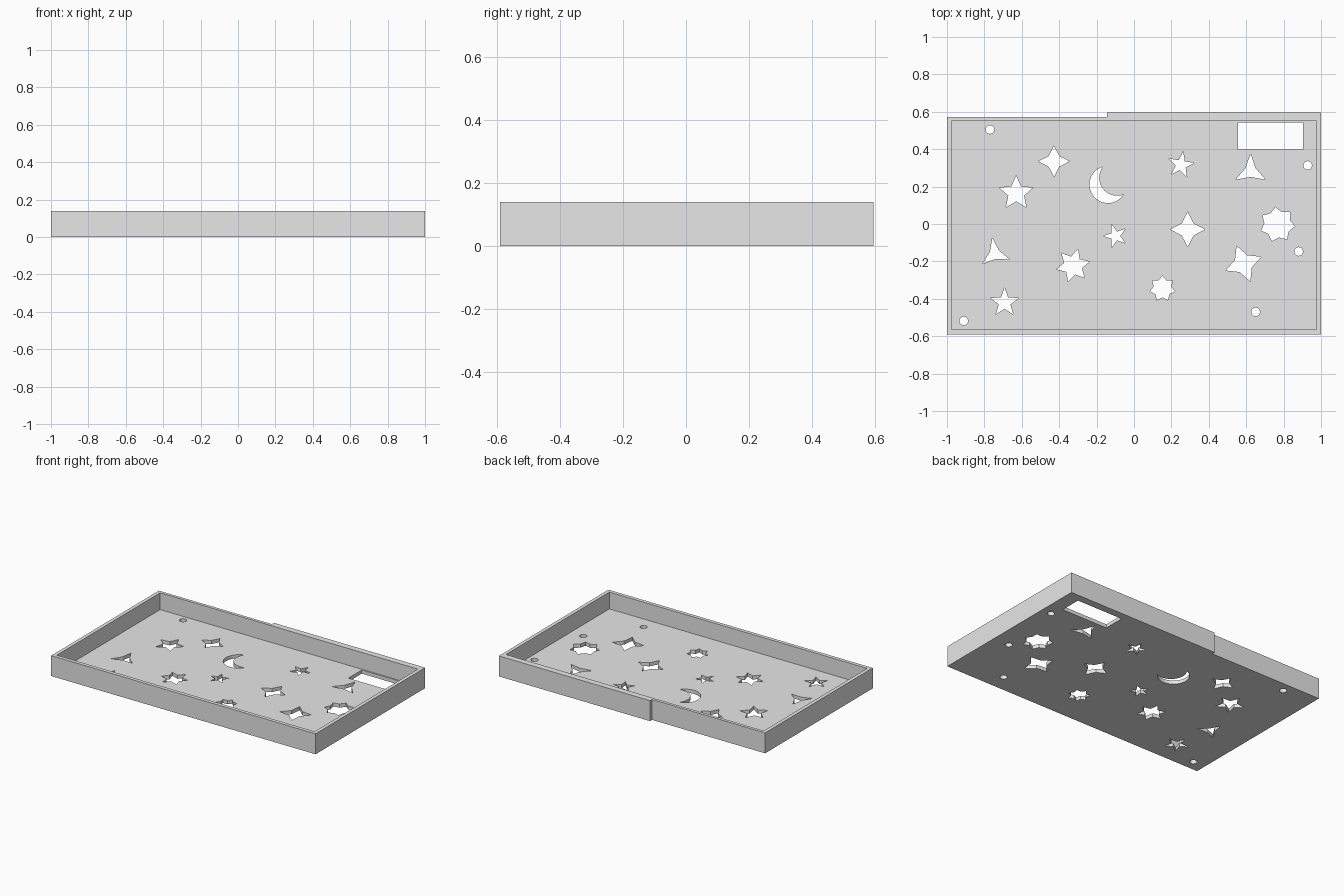
import bpy
import bmesh
from math import sin, cos, radians, atan2, pi, hypot

HEIGHT, FLOOR = 0.14, 0.025

cube = bpy.data.objects.get("Cube")
if cube:
    bpy.data.objects.remove(cube, do_unlink=True)

grey = bpy.data.materials.new("plain grey")
grey.use_nodes = True
grey.diffuse_color = (0.8, 0.8, 0.8, 1)
grey.node_tree.nodes["Principled BSDF"].inputs["Base Color"].default_value = (0.8, 0.8, 0.8, 1)


def rect(x0, y0, x1, y1):
    return [(x0, y0), (x1, y0), (x1, y1), (x0, y1)]


def star(x, y, points, outer, inner, turn):
    """Star outline with its first tip at the angle turn."""
    out = []
    for i in range(points * 2):
        a = radians(turn) + pi * i / points
        r = inner if i % 2 else outer
        out.append((x + r * cos(a), y + r * sin(a)))
    return out


def arc(x, y, r, a0, a1, steps):
    return [(x + r * cos(a0 + (a1 - a0) * i / steps),
             y + r * sin(a0 + (a1 - a0) * i / steps)) for i in range(steps + 1)]


def crescent(x, y, r, bx, by, br):
    """Disc at (x, y) with the disc at (bx, by) bitten out of it."""
    d = hypot(bx - x, by - y)
    axis = atan2(by - y, bx - x)
    along = (d * d + r * r - br * br) / (2 * d)
    half = (r * r - along * along) ** 0.5
    a, b = atan2(half, along), atan2(half, along - d)
    outer = arc(x, y, r, axis + a, axis + 2 * pi - a, 28)
    inner = arc(bx, by, br, axis + 2 * pi - b, axis + b, 18)
    return outer + inner[1:-1]


def slab(name, outlines, z0, z1):
    """Flat plate: first outline is the edge, the others are holes."""
    curve = bpy.data.curves.new(name + "_profile", "CURVE")
    curve.dimensions = "2D"
    curve.fill_mode = "BOTH"
    curve.extrude = (z1 - z0) / 2
    for pts in outlines:
        spline = curve.splines.new("POLY")
        spline.points.add(len(pts) - 1)
        for p, (x, y) in zip(spline.points, pts):
            p.co = (x, y, 0, 1)
        spline.use_cyclic_u = True
    helper = bpy.data.objects.new(name + "_profile", curve)
    bpy.context.collection.objects.link(helper)
    deps = bpy.context.evaluated_depsgraph_get()
    mesh = bpy.data.meshes.new_from_object(helper.evaluated_get(deps))
    bpy.data.objects.remove(helper, do_unlink=True)

    bm = bmesh.new()
    bm.from_mesh(mesh)
    bmesh.ops.translate(bm, verts=bm.verts, vec=(0, 0, (z0 + z1) / 2))
    bmesh.ops.remove_doubles(bm, verts=bm.verts, dist=0.0001)
    bmesh.ops.recalc_face_normals(bm, faces=bm.faces)
    for f in bm.faces:
        f.smooth = False
    bm.to_mesh(mesh)
    bm.free()
    mesh.name = name
    mesh.materials.clear()
    mesh.materials.append(grey)
    obj = bpy.data.objects.new(name, mesh)
    bpy.context.collection.objects.link(obj)
    return obj


# Rim wall, thicker along part of the back
edge = [(-1, -0.59), (1, -0.59), (1, 0.595), (-0.145, 0.595), (-0.145, 0.573), (-1, 0.573)]
inside = rect(-0.975, -0.565, 0.975, 0.552)
slab("rim_wall", [edge, inside], 0, HEIGHT)

# Cut-out stars: x, y, points, tip radius, notch radius, turn
stars = [
    (-0.428, 0.335, 4, 0.083, 0.040, 90),
    (-0.63, 0.165, 5, 0.094, 0.044, 90),
    (0.251, 0.316, 5, 0.072, 0.028, 80),
    (0.623, 0.283, 3, 0.093, 0.031, 90),
    (-0.099, -0.064, 5, 0.065, 0.025, 180),
    (0.287, -0.029, 4, 0.093, 0.045, 90),
    (0.767, -0.003, 7, 0.094, 0.070, 97),
    (-0.744, -0.159, 3, 0.086, 0.028, 99),
    (-0.326, -0.222, 6, 0.091, 0.049, 73),
    (-0.692, -0.42, 5, 0.08, 0.033, 90),
    (0.152, -0.345, 7, 0.069, 0.048, 90),
    (0.585, -0.212, 4, 0.102, 0.049, 21),
]
holes = [star(*s) for s in stars]

# Crescent, rectangular window and round screw holes
holes.append(crescent(-0.139, 0.211, 0.099, -0.09, 0.247, 0.096))
holes.append(rect(0.556, 0.398, 0.904, 0.543))
for x, y in [(-0.77, 0.505), (0.928, 0.313), (0.88, -0.147), (0.65, -0.47), (-0.91, -0.518)]:
    holes.append(arc(x, y, 0.023, 0, 2 * pi, 24)[:-1])

slab("floor_panel", [inside] + holes, 0, FLOOR)
